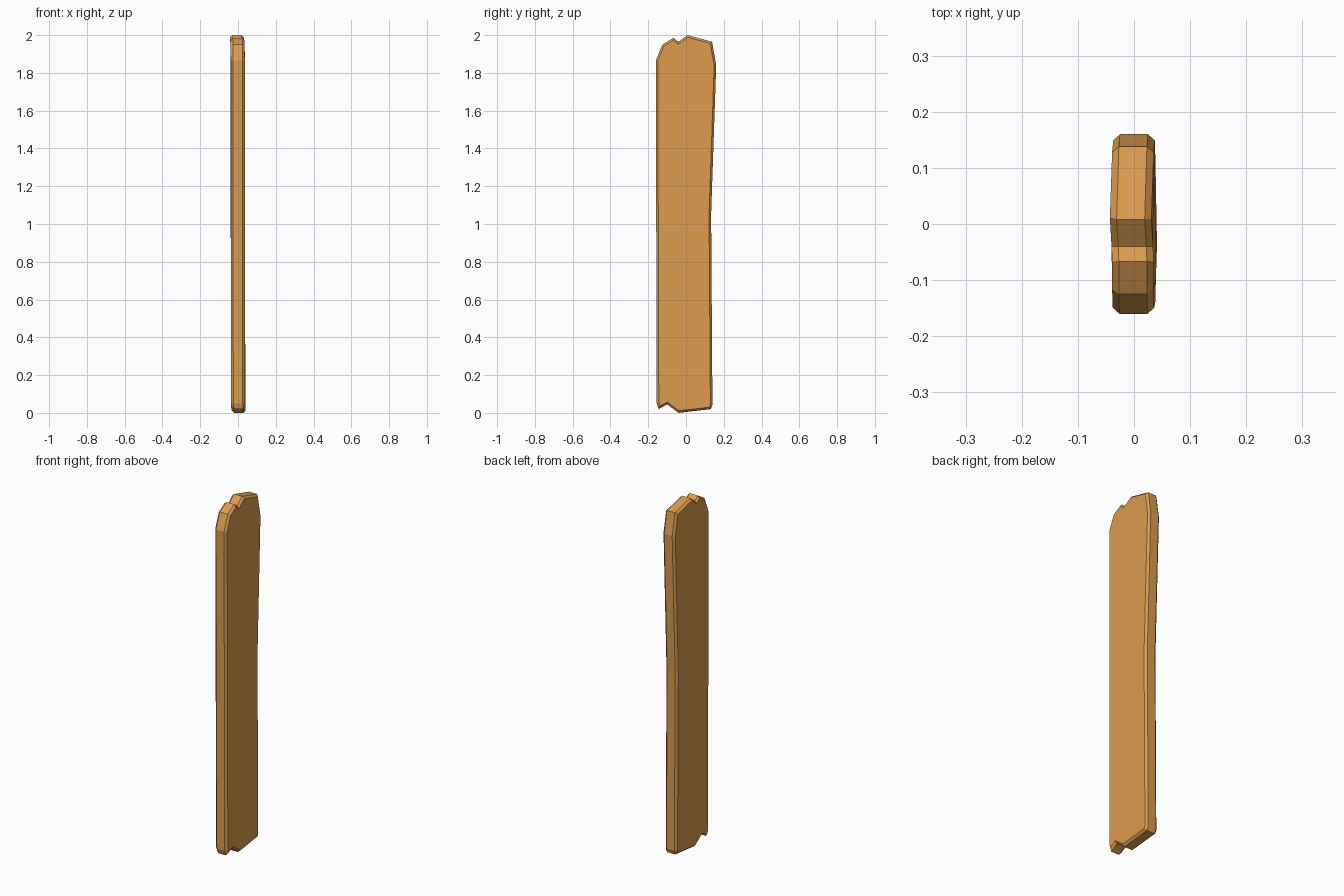
import bpy, bmesh
from mathutils import Vector

if "Cube" in bpy.data.objects:
    bpy.data.objects.remove(bpy.data.objects["Cube"])

# Plank outline seen from the right: (y, z, sideways warp), clockwise
OUTLINE = [
    (-0.16, 1.865, -0.001), (-0.125, 1.95, -0.002), (-0.067, 1.985, -0.002),
    (-0.04, 1.965, -0.003), (0.008, 2.0, -0.006), (0.138, 1.965, -0.002),
    (0.16, 1.84, 0), (0.133, 1.05, 0), (0.14, 0.045, 0), (0.132, 0.02, 0.001),
    (-0.04, 0.0, 0.004), (-0.10, 0.045, 0.002), (-0.145, 0.02, 0.001),
    (-0.155, 0.05, 0),
]
CHAMFER = 0.011
HALF_FLAT, HALF_THICK = 0.025, 0.037


def inset(points, d):
    """Mitred inward offset of a clockwise outline."""
    result = []
    n = len(points)
    for i, (y, z, w) in enumerate(points):
        prev, here, nxt = (Vector(points[k % n][:2]) for k in (i - 1, i, i + 1))
        a, b = (here - prev).normalized(), (nxt - here).normalized()
        na, nb = Vector((a.y, -a.x)), Vector((b.y, -b.x))
        m = here + (na + nb) * (d / (1 + na.dot(nb)))
        result.append((m.x, m.y, w))
    return result


# Four rings across the thickness: chamfer, edge, chamfer
inner = inset(OUTLINE, CHAMFER)
layers = [(-HALF_THICK, inner), (-HALF_FLAT, OUTLINE),
          (HALF_FLAT, OUTLINE), (HALF_THICK, inner)]
bm = bmesh.new()
rings = [[bm.verts.new((x + w, y, z)) for y, z, w in pts] for x, pts in layers]
n = len(OUTLINE)
for r0, r1 in zip(rings, rings[1:]):
    for i in range(n):
        j = (i + 1) % n
        bm.faces.new((r0[i], r0[j], r1[j], r1[i]))
# Broad faces
bm.faces.new(rings[0])
bm.faces.new(rings[-1])
bmesh.ops.recalc_face_normals(bm, faces=bm.faces)

mesh = bpy.data.meshes.new("wooden_plank")
bm.to_mesh(mesh)
bm.free()
plank = bpy.data.objects.new("wooden_plank", mesh)
bpy.context.collection.objects.link(plank)

# Wood colour
wood = bpy.data.materials.new("wood")
wood.diffuse_color = (0.72, 0.33, 0.08, 1)
wood.use_nodes = True
wood.node_tree.nodes["Principled BSDF"].inputs["Base Color"].default_value = wood.diffuse_color
mesh.materials.append(wood)
